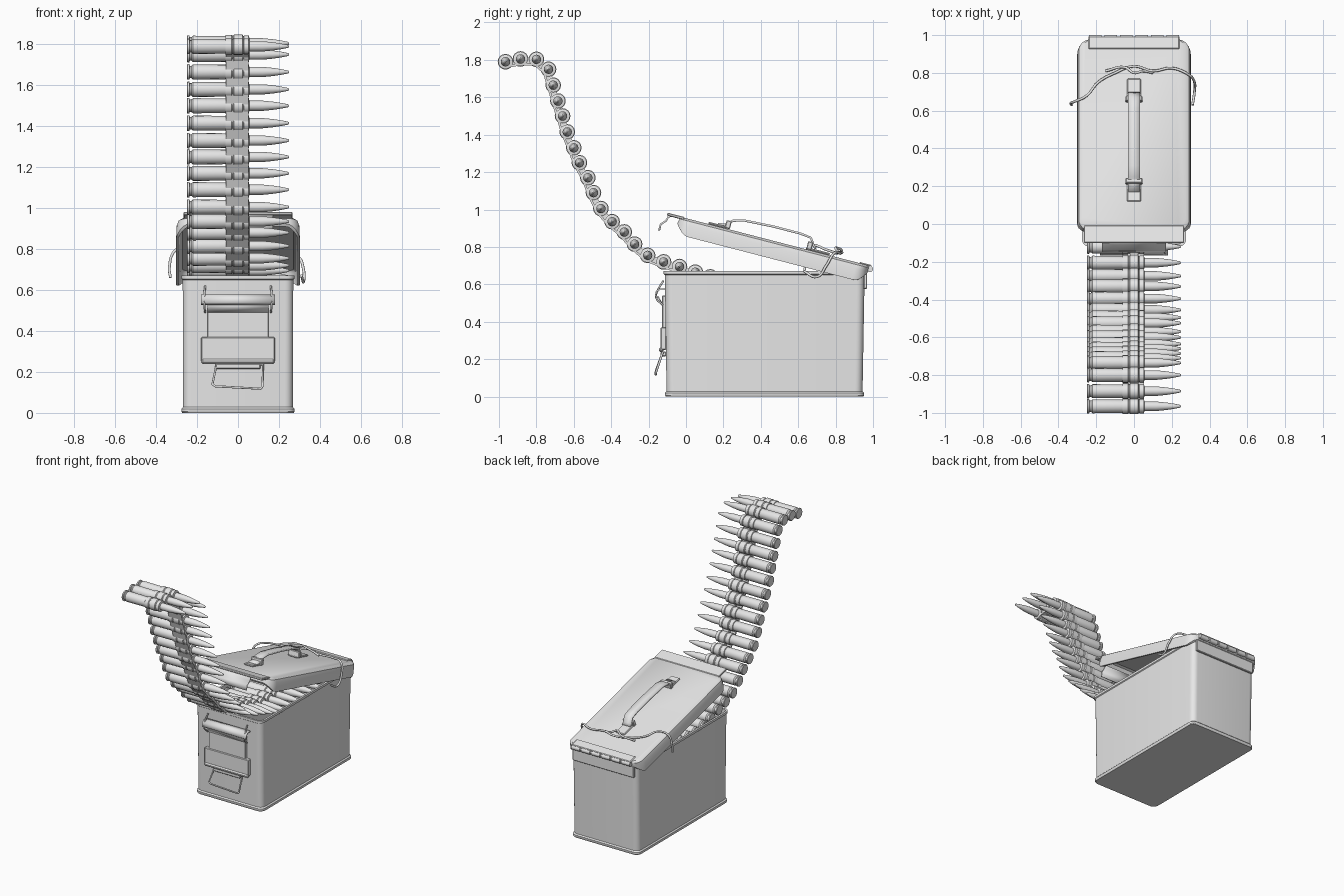
import bpy, bmesh, math
from mathutils import Matrix, Vector

cube = bpy.data.objects.get("Cube")
if cube:
    bpy.data.objects.remove(cube)

metal = bpy.data.materials.new("light_grey_metal")
metal.use_nodes = True
grey = (0.8, 0.8, 0.8, 1)
metal.diffuse_color = grey
metal.node_tree.nodes["Principled BSDF"].inputs["Base Color"].default_value = grey

# The lid frame sits on the hinge and tips the front edge upwards
LID = Matrix.Translation((0, 0.98, 0.70)) @ Matrix.Rotation(math.radians(-14.5), 4, 'X')
WORLD = Matrix.Identity(4)


def place(name, mesh, matrix=WORLD):
    ob = bpy.data.objects.new(name, mesh)
    bpy.context.collection.objects.link(ob)
    ob.matrix_world = matrix
    return ob


def to_mesh(name, bm, angle=35):
    bmesh.ops.recalc_face_normals(bm, faces=bm.faces)
    mesh = bpy.data.meshes.new(name)
    bm.to_mesh(mesh)
    bm.free()
    mesh.materials.append(metal)
    for p in mesh.polygons:
        p.use_smooth = True
    mesh.set_sharp_from_angle(angle=math.radians(angle))
    return mesh


def box(name, lo, hi, matrix=WORLD, bevel=0.004):
    bm = bmesh.new()
    lo, hi = Vector(lo), Vector(hi)
    bmesh.ops.create_cube(bm, size=1)
    bmesh.ops.scale(bm, vec=hi - lo, verts=bm.verts)
    bmesh.ops.translate(bm, vec=(lo + hi) / 2, verts=bm.verts)
    if bevel:
        bmesh.ops.bevel(bm, geom=bm.edges, offset=bevel, segments=1, affect='EDGES')
    return place(name, to_mesh(name, bm), matrix)


def skin(bm, rings):
    # Bridge successive closed rings and cap both ends
    loops = [[bm.verts.new(p) for p in ring] for ring in rings]
    n = len(loops[0])
    for a, b in zip(loops, loops[1:]):
        for i in range(n):
            j = (i + 1) % n
            bm.faces.new((a[i], a[j], b[j], b[i]))
    bm.faces.new(loops[0][::-1])
    bm.faces.new(loops[-1])


def rounded(hw, y0, y1, r, z, seg=6):
    # Rounded rectangle; z is a number or a function of y
    pts = []
    corners = ((hw - r, y1 - r), (r - hw, y1 - r), (r - hw, y0 + r), (hw - r, y0 + r))
    for k, (cx, cy) in enumerate(corners):
        for i in range(seg + 1):
            a = (k + i / seg) * math.pi / 2
            y = cy + r * math.sin(a)
            pts.append((cx + r * math.cos(a), y, z(y) if callable(z) else z))
    return pts


def loft(name, rings, matrix=WORLD):
    bm = bmesh.new()
    skin(bm, [rounded(*r) for r in rings])
    return place(name, to_mesh(name, bm), matrix)


def lathe(name, profile, seg=16):
    # Turn (x, radius) pairs about the x axis
    bm = bmesh.new()
    turn = [2 * math.pi * i / seg for i in range(seg)]
    skin(bm, [[(x, r * math.cos(a), r * math.sin(a)) for a in turn] for x, r in profile])
    return to_mesh(name, bm)


def ribbon(name, path, hw, thick, matrix=WORLD):
    # Bent sheet strip following (y, z) points
    bm = bmesh.new()
    rows = [[bm.verts.new((s * hw, y, z)) for s in (-1, 1)] for y, z in path]
    for a, b in zip(rows, rows[1:]):
        bm.faces.new((a[0], a[1], b[1], b[0]))
    ob = place(name, to_mesh(name, bm), matrix)
    mod = ob.modifiers.new("sheet", 'SOLIDIFY')
    mod.thickness, mod.offset = thick, 0
    return ob


def wire(name, points, radius=0.007, cyclic=False, smooth=True):
    cu = bpy.data.curves.new(name, 'CURVE')
    cu.dimensions = '3D'
    cu.bevel_depth, cu.bevel_resolution, cu.resolution_u = radius, 2, 6
    sp = cu.splines.new('BEZIER')
    sp.bezier_points.add(len(points) - 1)
    for bp, p in zip(sp.bezier_points, points):
        bp.co = p
        bp.handle_left_type = bp.handle_right_type = 'AUTO' if smooth else 'VECTOR'
    sp.use_cyclic_u = cyclic
    cu.use_fill_caps = True
    cu.materials.append(metal)
    return place(name, cu)


# Open can body with a folded base rim and rolled mouth
loft("can_body", [
    (0.272, -0.108, 0.948, 0.04, 0), (0.276, -0.112, 0.952, 0.04, 0.006),
    (0.276, -0.112, 0.952, 0.04, 0.02), (0.268, -0.104, 0.944, 0.04, 0.028),
    (0.27, -0.113, 0.955, 0.04, 0.65), (0.276, -0.12, 0.962, 0.04, 0.655),
    (0.276, -0.12, 0.962, 0.04, 0.672), (0.262, -0.106, 0.948, 0.03, 0.672),
    (0.258, -0.09, 0.93, 0.03, 0.03)])

# Lid: shallow tray with deep side skirts and shorter ends
def skirt(y):
    t = min(1, (y + 1.05) / 0.07, -y / 0.06)
    return -0.04 - 0.055 * math.sin(max(0, t) * math.pi / 2)

loft("lid", [
    (0.272, -1.03, -0.005, 0.05, 0), (0.292, -1.045, 0, 0.06, -0.012),
    (0.30, -1.05, 0, 0.07, -0.035), (0.302, -1.05, 0, 0.07, skirt),
    (0.29, -1.04, -0.01, 0.06, skirt), (0.285, -1.035, -0.015, 0.06, -0.025),
    (0.272, -1.02, -0.02, 0.05, -0.014)], LID)
box("lid_front_lip", (-0.265, -1.115, -0.012), (0.265, -1.02, 0.004), LID)
ribbon("lid_catch", [(-1.08, -0.005), (-1.105, -0.015), (-1.112, -0.04),
                     (-1.135, -0.065), (-1.135, -0.1)], 0.17, 0.01, LID)

# Hinge along the back
box("hinge_leaf_lid", (-0.24, -0.055, -0.004), (0.24, 0.012, 0.006), LID)
box("hinge_leaf_can", (-0.25, 0.95, 0.575), (0.25, 0.968, 0.66))
knuckle = lathe("hinge_knuckle", [(-0.034, 0.017), (0.034, 0.017)], 12)
for i in range(6):
    place("hinge_knuckle", knuckle, Matrix.Translation((-0.205 + i * 0.082, 0.983, 0.682)))
pin = lathe("hinge_pin", [(-0.24, 0.009), (0.24, 0.009)], 8)
place("hinge_pin", pin, Matrix.Translation((0, 0.983, 0.682)))

# Carrying handle with its end brackets
ribbon("carry_handle", [(-0.84, 0.012), (-0.80, 0.02), (-0.765, 0.05), (-0.71, 0.066),
                        (-0.55, 0.074), (-0.40, 0.074), (-0.34, 0.066), (-0.315, 0.03),
                        (-0.30, 0.015)], 0.033, 0.012, LID)
for y0, y1 in ((-0.89, -0.78), (-0.35, -0.22)):
    box("handle_bracket", (-0.036, y0, 0), (0.036, y1, 0.012), LID)
for y in (-0.785, -0.335):
    box("handle_loop", (-0.044, y - 0.014, 0.002), (0.044, y + 0.014, 0.045), LID)

# Loose seal wire twisted over the lid
wire("seal_wire", [
    (-0.33, 0.63, 0.66), (-0.335, 0.64, 0.71), (-0.31, 0.65, 0.79), (-0.25, 0.68, 0.81),
    (-0.19, 0.75, 0.785), (-0.1, 0.80, 0.77), (0, 0.835, 0.77), (0.1, 0.81, 0.77),
    (0.2, 0.825, 0.765), (0.29, 0.79, 0.765), (0.32, 0.75, 0.70), (0.32, 0.70, 0.64),
    (0.31, 0.63, 0.67)])
wire("seal_wire_twist", [(-0.15, 0.81, 0.765), (-0.05, 0.83, 0.785), (0, 0.80, 0.795),
                         (0.05, 0.81, 0.775), (0.1, 0.80, 0.765)])

# Front latch
box("latch_backing", (-0.15, -0.128, 0.30), (0.15, -0.105, 0.54))
box("latch_plate", (-0.18, -0.136, 0.25), (0.18, -0.105, 0.37))
ribbon("latch_top_roll", [(-0.11, 0.575), (-0.14, 0.575), (-0.158, 0.562),
                          (-0.162, 0.54), (-0.15, 0.53)], 0.18, 0.008)
ribbon("latch_shade", [(-0.15, 0.535), (-0.124, 0.49)], 0.15, 0.006)
box("latch_lower_bar", (-0.18, -0.145, 0.238), (0.18, -0.12, 0.262), bevel=0.008)
box("latch_tongue", (-0.11, -0.135, 0.215), (0.11, -0.105, 0.24))
wire("latch_bail", [(-0.105, -0.125, 0.235), (-0.125, -0.16, 0.14), (-0.11, -0.162, 0.13),
                    (0.11, -0.162, 0.118), (0.12, -0.16, 0.13), (0.122, -0.125, 0.235)],
     0.006, True, False)
for s in (-1, 1):
    wire("latch_side_wire", [(s * 0.16, -0.12, 0.62), (s * 0.165, -0.15, 0.57),
                             (s * 0.165, -0.16, 0.53), (s * 0.16, -0.125, 0.49)], 0.005)

# Cartridge and link shapes
cartridge = lathe("cartridge", [
    (-0.25, 0.035), (-0.247, 0.038), (-0.238, 0.038), (-0.235, 0.03), (-0.228, 0.03),
    (-0.22, 0.037), (0.0, 0.035), (0.022, 0.028), (0.055, 0.027), (0.056, 0.025),
    (0.12, 0.025), (0.17, 0.02), (0.21, 0.014), (0.245, 0.007), (0.25, 0.003)])
loop = lathe("link_loop", [
    (-0.062, 0.038), (-0.06, 0.041), (-0.032, 0.041), (-0.028, 0.037), (-0.024, 0.037),
    (-0.02, 0.042), (0.022, 0.042), (0.026, 0.034), (0.03, 0.039), (0.052, 0.039),
    (0.055, 0.027)])

# Belt path: draped out of the can, then laid flat inside it
path = [(-0.965, 1.79), (-0.885, 1.805), (-0.80, 1.803), (-0.735, 1.75), (-0.71, 1.665),
        (-0.685, 1.58), (-0.66, 1.50), (-0.635, 1.415), (-0.60, 1.33), (-0.57, 1.25),
        (-0.525, 1.17), (-0.495, 1.09), (-0.455, 1.005), (-0.395, 0.935), (-0.33, 0.88),
        (-0.275, 0.815), (-0.205, 0.755), (-0.12, 0.72), (-0.035, 0.695), (0.05, 0.665),
        (0.13, 0.64)]
path += [(0.215 + 0.085 * i, 0.622) for i in range(8)]
for i, (y, z) in enumerate(path):
    here = Matrix.Translation((0, y, z))
    place("cartridge", cartridge, here)
    place("link_loop", loop, here)
    if i + 1 < len(path):
        dy, dz = path[i + 1][0] - y, path[i + 1][1] - z
        frame = here @ Matrix.Rotation(math.atan2(dz, dy), 4, 'X')
        span = math.hypot(dy, dz)
        box("link_strap", (-0.058, 0.01, -0.034), (0.052, span - 0.01, -0.022), frame, 0)
        box("link_bridge", (-0.02, 0.02, -0.022), (0.022, span - 0.02, 0.008), frame, 0)
